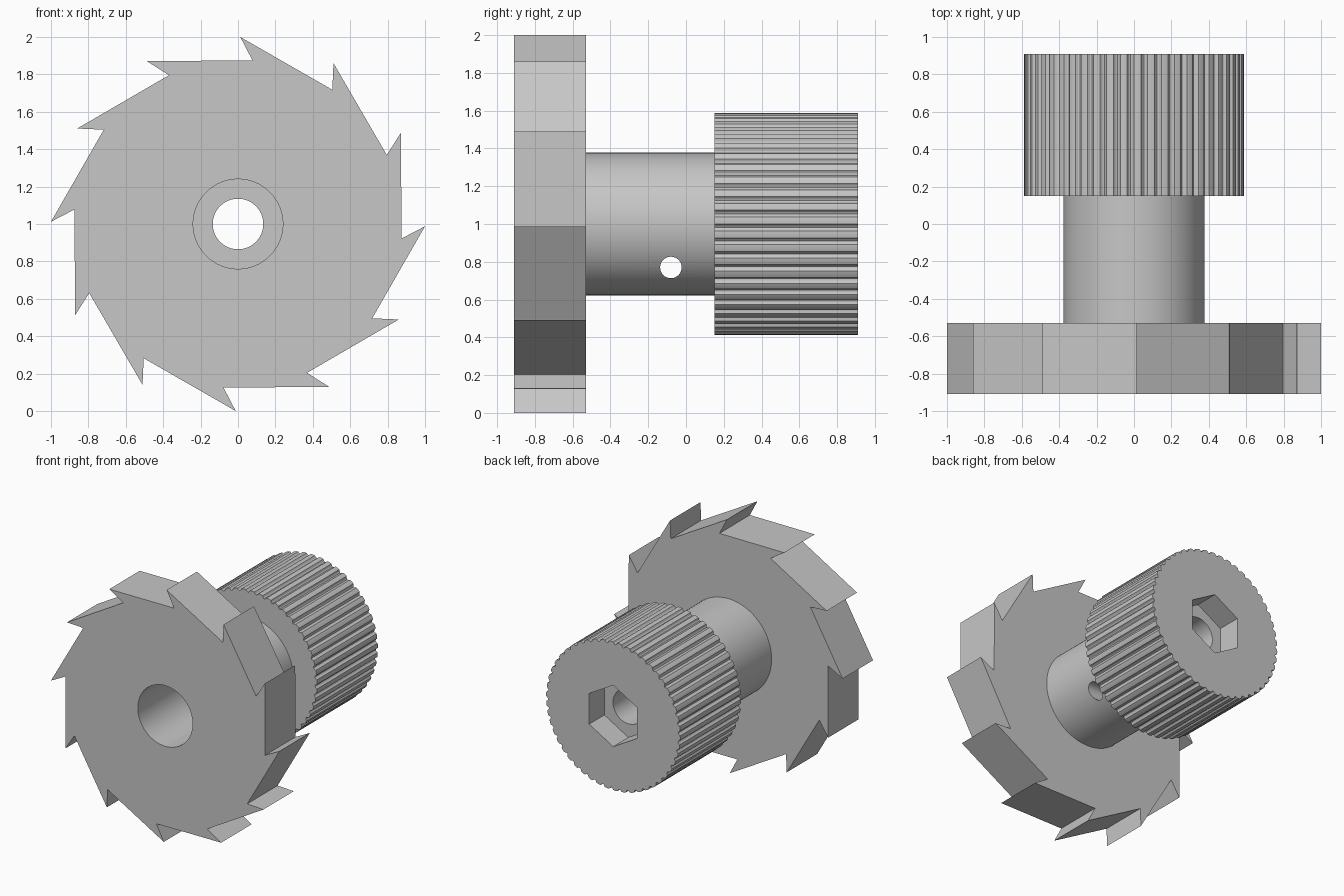
import bpy, bmesh
from math import sin, cos, radians, pi

if "Cube" in bpy.data.objects:
    bpy.data.objects.remove(bpy.data.objects["Cube"])

CZ = 1.0  # height of the axle

grey = bpy.data.materials.new("plain_grey")
grey.diffuse_color = (0.57, 0.57, 0.57, 1)
grey.use_nodes = True
grey.node_tree.nodes["Principled BSDF"].inputs["Base Color"].default_value = grey.diffuse_color


def prism(name, outline, y0, y1):
    """Extrude an x-z outline (relative to the axle) from y0 to y1."""
    bm = bmesh.new()
    face = bm.faces.new([bm.verts.new((x, y0, CZ + z)) for x, z in outline])
    res = bmesh.ops.extrude_face_region(bm, geom=[face])
    verts = [v for v in res["geom"] if isinstance(v, bmesh.types.BMVert)]
    bmesh.ops.translate(bm, verts=verts, vec=(0, y1 - y0, 0))
    bmesh.ops.recalc_face_normals(bm, faces=bm.faces)
    mesh = bpy.data.meshes.new(name)
    bm.to_mesh(mesh)
    bm.free()
    mesh.materials.append(grey)
    obj = bpy.data.objects.new(name, mesh)
    bpy.context.collection.objects.link(obj)
    return obj


def polar(points):
    return [(r * cos(a), r * sin(a)) for r, a in points]


def circle(r, n=64, start=0.0):
    return polar([(r, start + 2 * pi * i / n) for i in range(n)])


def combine(target, tool, operation):
    mod = target.modifiers.new(operation.lower(), 'BOOLEAN')
    mod.operation, mod.object, mod.solver = operation, tool, 'EXACT'
    bpy.context.view_layer.objects.active = target
    bpy.ops.object.modifier_apply(modifier=mod.name)
    bpy.data.objects.remove(tool)


# Ratchet wheel: twelve undercut, hooked teeth
teeth = []
for k in range(12):
    tip = radians(89.3 + 30 * k)
    teeth += [(1.0, tip), (0.877, tip - radians(4.4))]
hub = prism("ratchet_hub", polar(teeth), -0.91, -0.53)

# Shaft, and knurled drum with shallow rounded ridges
shaft = prism("shaft", circle(0.378, 96), -0.75, 0.5)
N = 50
knurl = []
for k in range(N):
    for f, r in ((0.0, 0.586), (0.25, 0.588), (0.5, 0.586), (0.62, 0.574), (0.75, 0.568), (0.88, 0.574)):
        knurl.append((r, 2 * pi * (k + f) / N))
drum = prism("knurled_drum", polar(knurl), 0.15, 0.91)
combine(hub, shaft, 'UNION')
combine(hub, drum, 'UNION')

# Wide front bore, narrow through hole, hexagonal nut recess
combine(hub, prism("front_bore", circle(0.24), -1.0, 0.35), 'DIFFERENCE')
combine(hub, prism("through_hole", circle(0.135), 0.2, 0.85), 'DIFFERENCE')
combine(hub, prism("nut_recess", circle(0.243, 6, pi / 2), 0.72, 1.0), 'DIFFERENCE')

# Cross pin hole below the axle
pin = prism("pin_hole", circle(0.057, 32), -0.7, 0.7)
for v in pin.data.vertices:
    x, y, z = v.co
    v.co = (y, x - 0.08, z - 0.23)
pin.data.flip_normals()
combine(hub, pin, 'DIFFERENCE')

# Smooth round walls, crisp edges
bpy.ops.object.select_all(action='DESELECT')
hub.select_set(True)
bpy.context.view_layer.objects.active = hub
bpy.ops.object.shade_smooth_by_angle(angle=radians(20))
